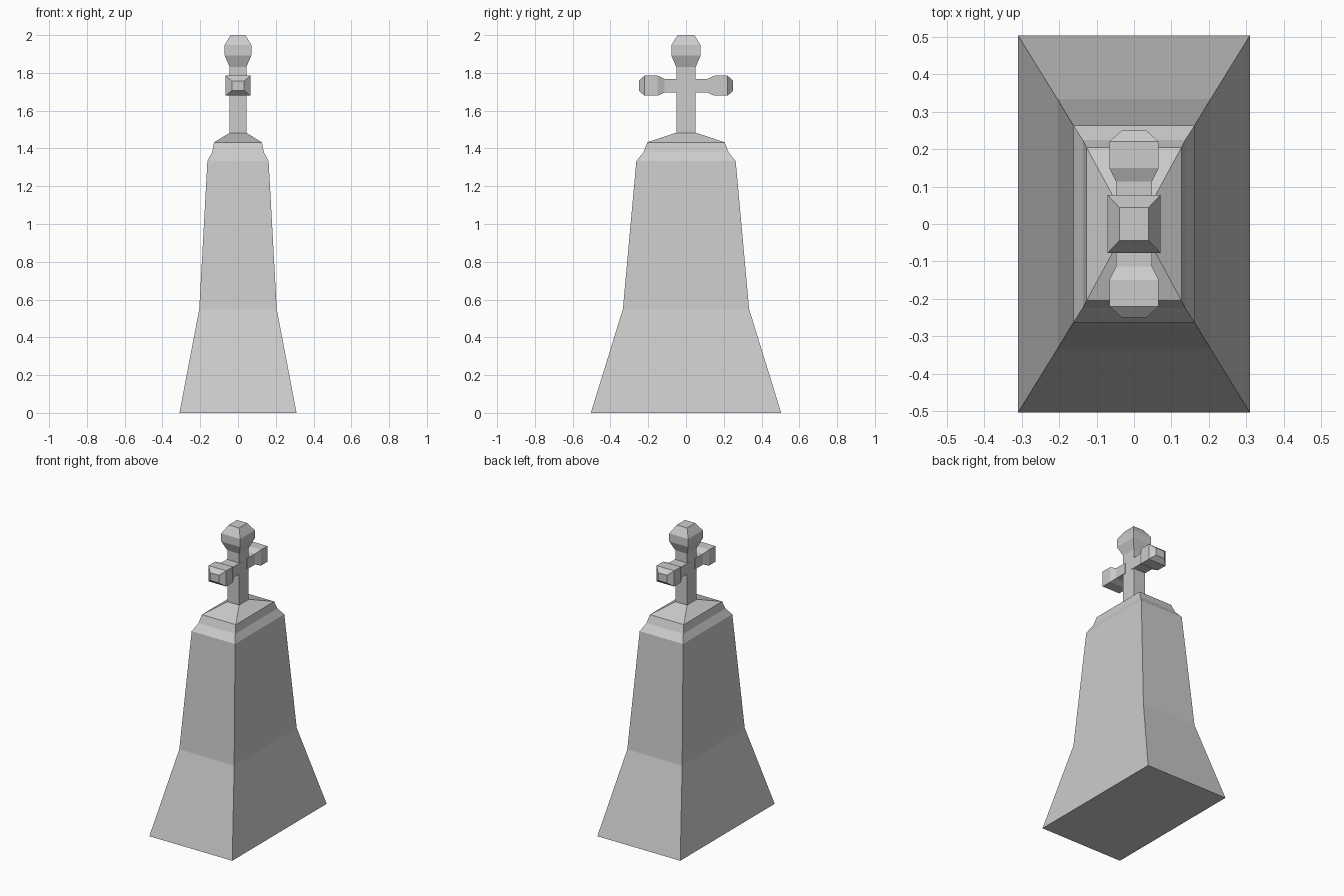
import bpy, bmesh
from mathutils import Matrix, Vector

if "Cube" in bpy.data.objects:
    bpy.data.objects.remove(bpy.data.objects["Cube"])


def loft(name, rings, rot=None, offset=(0, 0, 0)):
    """Stack rectangular rings (height, half_x, half_y) into a closed solid."""
    bm = bmesh.new()
    loops = [[bm.verts.new((sx * hx, sy * hy, z))
              for sx, sy in ((-1, -1), (1, -1), (1, 1), (-1, 1))]
             for z, hx, hy in rings]
    for a, b in zip(loops, loops[1:]):
        for i in range(4):
            j = (i + 1) % 4
            bm.faces.new((a[i], a[j], b[j], b[i]))
    bm.faces.new(loops[0][::-1])
    bm.faces.new(loops[-1])
    if rot:
        bm.transform(rot)
    bmesh.ops.translate(bm, verts=bm.verts, vec=Vector(offset))
    bmesh.ops.recalc_face_normals(bm, faces=bm.faces)
    mesh = bpy.data.meshes.new(name)
    bm.to_mesh(mesh)
    bm.free()
    ob = bpy.data.objects.new(name, mesh)
    bpy.context.collection.objects.link(ob)
    return ob


# Tapered pedestal with stepped shoulder and hipped cap
loft("pedestal", [(0, 0.31, 0.504), (0.55, 0.205, 0.334), (1.333, 0.162, 0.263),
                  (1.38, 0.137, 0.225), (1.432, 0.127, 0.205), (1.483, 0.044, 0.052)])

# Cross upright with flared knob on top
loft("cross_upright", [(1.47, 0.044, 0.051), (1.83, 0.044, 0.051), (1.893, 0.071, 0.078),
                       (1.947, 0.071, 0.078), (2.0, 0.039, 0.044)])

# Flared cross arms pointing along +y and -y
arm = [(0.03, 0.048, 0.036), (0.113, 0.048, 0.036), (0.15, 0.066, 0.053),
       (0.22, 0.066, 0.053), (0.25, 0.033, 0.026)]
for side, angle in (("back", -1), ("front", 1)):
    rot = Matrix.Rotation(angle * 1.5707963, 4, 'X')
    loft("cross_arm_" + side, arm, rot, (0, 0, 1.732))
